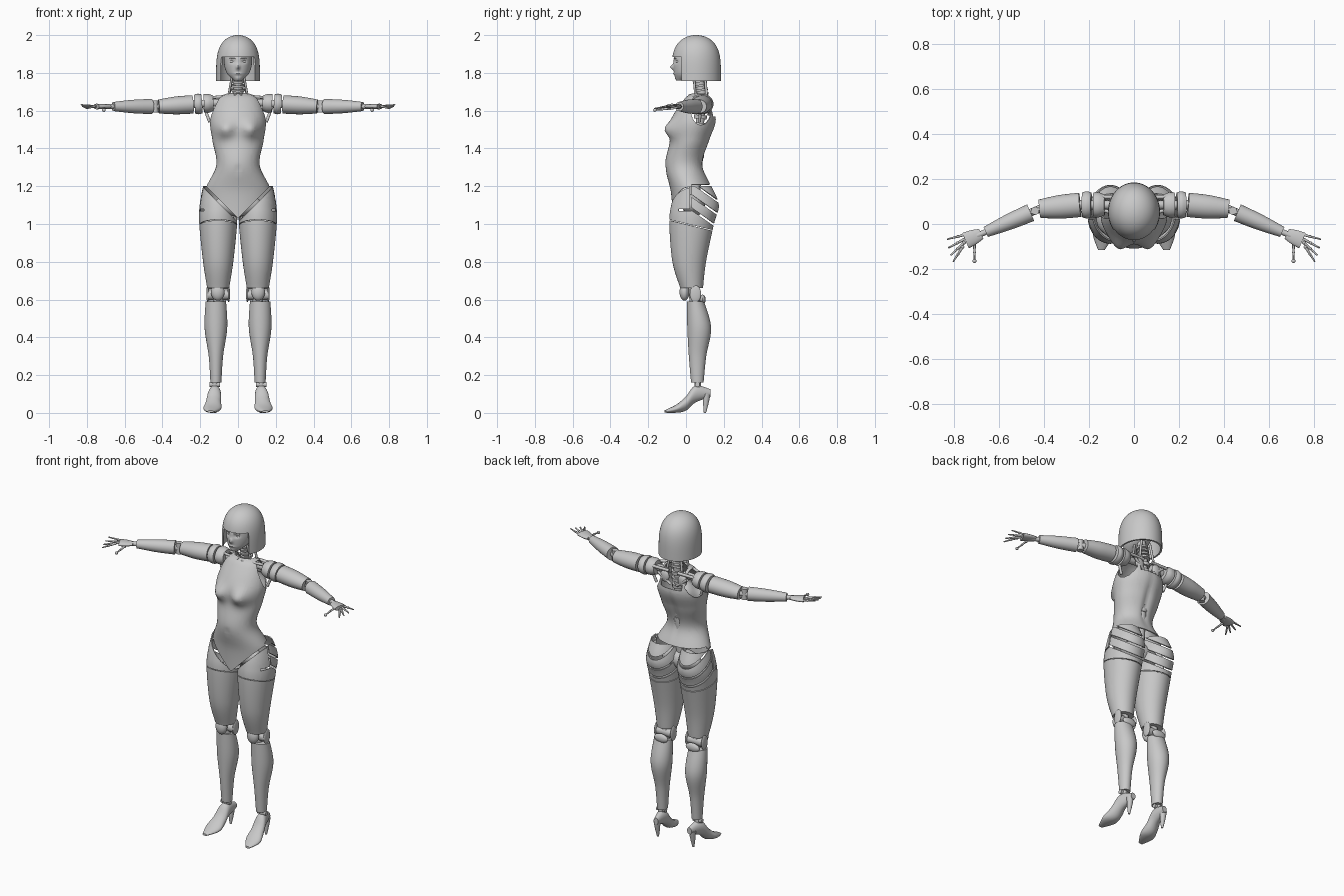
import bpy, bmesh, math
from mathutils import Vector, Matrix

default = bpy.data.objects.get("Cube")
if default:
    bpy.data.objects.remove(default, do_unlink=True)

X, Y, Z = Matrix.Identity(3)
CREASE = math.radians(40)
grey = [.58] * 3 + [1]
shell_grey = bpy.data.materials.new("shell grey")
shell_grey.use_nodes = True
shell_grey.diffuse_color = grey
shell_grey.node_tree.nodes["Principled BSDF"].inputs["Base Color"].default_value = grey


def finish(bm, name, mirror=True, thick=0):
    """Turn a bmesh into a named, smooth shaded object."""
    mesh = bpy.data.meshes.new(name)
    bm.to_mesh(mesh)
    bm.free()
    mesh.materials.append(shell_grey)
    part = bpy.data.objects.new(name, mesh)
    bpy.context.collection.objects.link(part)
    bpy.ops.object.select_all(action='DESELECT')
    part.select_set(True)
    bpy.context.view_layer.objects.active = part
    bpy.ops.object.shade_smooth_by_angle(angle=CREASE)
    if thick:
        part.modifiers.new("shell", 'SOLIDIFY').thickness = thick
        part.modifiers.new("crisp rims", 'EDGE_SPLIT').split_angle = CREASE
    if mirror:
        part.modifiers.new("other side", 'MIRROR').use_mirror_merge = False


def skin(rings, count=40, steps=6, close_start=True, close_end=True):
    """Smooth surface through elliptical rings of (centre, half axis, half axis)."""
    bm = bmesh.new()
    last = len(rings) - 1
    loops = []
    for i in range(last):
        before, start, end, after = [rings[min(max(i + k, 0), last)] for k in range(-1, 3)]
        for step in range(steps + (i == last - 1)):
            t = step / steps
            centre, u, v = [
                b + (c - a + (2 * a - 5 * b + 4 * c - d + (3 * b - a - 3 * c + d) * t) * t) * t / 2
                for a, b, c, d in zip(before, start, end, after)]
            turns = [math.tau * k / count for k in range(count)]
            loops.append([bm.verts.new(centre + u * math.cos(turn) + v * math.sin(turn)) for turn in turns])
    for lower, upper in zip(loops, loops[1:]):
        for k in range(count):
            bm.faces.new((lower[k - 1], lower[k], upper[k], upper[k - 1]))
    if close_start:
        bm.faces.new(loops[0])
    if close_end:
        bm.faces.new(loops[-1])
    bmesh.ops.recalc_face_normals(bm, faces=bm.faces[:])
    return bm


def level_rings(x, rows):
    """Horizontal rings from rows of height, depth, half width, half depth."""
    return [(Vector((x, y, z)), X * wide, Y * deep) for z, y, wide, deep in rows]


def limb(name, a, b, radius_a, radius_b, flatness=1):
    """Tapered segment with a slight muscle swell."""
    side = Z.cross(b - a).normalized() if abs((b - a).x) > abs((b - a).z) else X
    up = (b - a).cross(side).normalized()
    rings = []
    for t in (0, .5, 1):
        radius = (radius_a + (radius_b - radius_a) * t) * (1 + .1 * math.sin(math.pi * t))
        rings.append((a.lerp(b, t), side * radius, up * radius * flatness))
    finish(skin(rings), name)


def cut(bm, normal, offset):
    normal = Vector(normal)
    bmesh.ops.bisect_plane(bm, geom=bm.verts[:] + bm.edges[:] + bm.faces[:],
                           plane_co=normal * offset / normal.length_squared, plane_no=normal.normalized())


def drop(bm, rule):
    doomed = [face for face in bm.faces if rule(face.calc_center_median())]
    bmesh.ops.delete(bm, geom=doomed, context='FACES')


def slot(bm, normal, low, high, where):
    """Open a clean gap between two parallel planes where the rule holds."""
    cut(bm, normal, low)
    cut(bm, normal, high)
    drop(bm, lambda p: low < p.dot(Vector(normal)) < high and where(p))


def bump(bm, x, z, wide, tall, amount, back=False):
    """Push the skin towards the front around a mirrored spot."""
    for vert in bm.verts:
        p = vert.co
        if (p.y > .03) == back:
            p.y -= amount * math.exp(-((abs(p.x) - x) / wide) ** 2 - ((p.z - z) / tall) ** 2)


def rod(bm, a, b, radius, end_radius=None):
    a, b = Vector(a), Vector(b)
    turn = (b - a).to_track_quat('Z', 'Y').to_matrix().to_4x4()
    bmesh.ops.create_cone(bm, cap_ends=True, segments=12, radius1=radius, radius2=end_radius or radius,
                          depth=(b - a).length, matrix=Matrix.Translation((a + b) / 2) @ turn)


def ball(bm, centre, *size):
    scale = Matrix.Diagonal((*(size * 3)[:3], 1))
    bmesh.ops.create_uvsphere(bm, u_segments=20, v_segments=12, radius=1,
                              matrix=Matrix.Translation(centre) @ scale)


def in_front(p):
    return p.y < .03


def behind(p):
    return p.y > .03


# Torso shell: V-cut leg line, round armholes, open upper back
torso = skin(level_rings(0, [
    (1.03, .02, .15, .09), (1.17, .03, .175, .11), (1.31, -.01, .115, .1), (1.44, .02, .135, .105),
    (1.55, .04, .147, .12), (1.66, .06, .11, .07), (1.69, .07, .06, .04)]),
    count=60, steps=8, close_start=False, close_end=False)
bump(torso, .07, 1.5, .045, .045, .04)
bump(torso, 0, 1.29, .012, .014, -.007)
bump(torso, 0, 1.4, .02, .13, .012, back=True)
cut(torso, Y, .03)
for side in (-1, 1):
    slot(torso, (-side, 0, 1), -1, 1.03, in_front)
    cut(torso, X, .085 * side)
slot(torso, Z, 0, 1.21, behind)
spokes = [Vector((0, math.cos(turn) / .055, math.sin(turn) / .085))
          for turn in [math.tau * k / 14 for k in range(14)]]
armpit = Vector((0, .08, 1.61))
for spoke in spokes:
    cut(torso, spoke, 1 + armpit.dot(spoke))
drop(torso, lambda p: abs(p.x) > .085 and max((p - armpit).dot(spoke) for spoke in spokes) < 1)
cut(torso, Z, 1.57)
slot(torso, X, -.07, .07, lambda p: p.y > .08 and p.z > 1.57)
finish(torso, "torso_shell", mirror=False, thick=.006)

# Inner frame: pelvis, spine with vertebrae, neck with rings
frame = bmesh.new()
hip, waist, nape, skull = (Vector(p) for p in ((0, .04, 1.1), (0, .06, 1.35), (0, .085, 1.68), (0, .06, 1.82)))
ball(frame, hip, .13, .06, .06)
rod(frame, hip, waist, .03)
rod(frame, waist, nape, .022)
rod(frame, nape, skull, .025)
for k in range(8):
    rod(frame, waist.lerp(nape, k / 8), waist.lerp(nape, (k + .5) / 8), .034)
for k in range(4):
    rod(frame, nape.lerp(skull, k / 6), nape.lerp(skull, (k + .5) / 6), .036)
finish(frame, "pelvis_spine_and_neck", mirror=False)

# Slanted neck struts, collar bars and shoulder blades
struts = bmesh.new()
rod(struts, (.05, .05, 1.68), (.03, .04, 1.79), .006)
rod(struts, (.05, .11, 1.67), (.03, .1, 1.79), .007)
rod(struts, (.01, .02, 1.68), (.13, .06, 1.67), .008)
rod(struts, (.03, .12, 1.66), (.14, .12, 1.66), .009)
rod(struts, (.02, .12, 1.58), (.1, .13, 1.64), .008)
rod(struts, (.15, .07, 1.54), (.18, .08, 1.62), .008)
ball(struts, (.06, .12, 1.62), .03, .014, .035)
finish(struts, "neck_and_shoulder_struts")

# Head with sculpted nose, lips, chin and eye sockets
head = skin(level_rings(0, [(1.76, -.03, .02, .02), (1.8, .01, .06, .073), (1.87, .04, .075, .105),
                            (1.95, .05, .06, .09)]), count=80, steps=14)
bump(head, 0, 1.83, .009, .013, .018)
bump(head, 0, 1.795, .018, .005, .006)
bump(head, 0, 1.77, .016, .01, .004)
bump(head, .03, 1.86, .014, .009, -.009)
finish(head, "head", mirror=False)
eyes = bmesh.new()
ball(eyes, (.03, -.04, 1.86), .014, .013, .009)
rod(eyes, (.015, -.064, 1.875), (.047, -.05, 1.877), .0025, .001)
finish(eyes, "eye_and_brow")

# Bobbed hair: a rounded dome with a straight fringe
dome = []
for k in range(13):
    rise = .999 * math.sin(math.pi / 2 * k / 12)
    size = math.sqrt(1 - rise ** 4)
    dome.append((1.757 + .243 * rise, .054, .116 * size, .131 * size))
hair = skin(level_rings(0, dome), count=48, steps=3, close_start=False)
cut(hair, Y, -.024)
slot(hair, Z, 0, 1.885, lambda p: p.y < -.024)
finish(hair, "bobbed_hair", mirror=False, thick=.01)

# Hip and thigh shell, split by sloping seams at the back
thigh = skin(level_rings(.105, [(.66, .03, .058, .06), (.8, .017, .08, .089), (1, .03, .1, .118),
                                (1.1, .048, .098, .126), (1.2, .045, .08, .09)]),
             count=48, steps=8, close_end=False)
cut(thigh, Y, .03)
slot(thigh, (-1, 0, 1), 1.01, 2, in_front)
for seam in (1.1, 1.17, 1.24):
    slot(thigh, (0, .7, 1), seam - .007, seam + .007, behind)
slot(thigh, (0, .24, 1), .998, 1.002, lambda p: True)
# Side hatch outline
cut(thigh, Y, -.04)
slot(thigh, Z, 1.07, 1.08, lambda p: p.x > .12 and -.04 < p.y < .03)
slot(thigh, Y, .02, .03, lambda p: p.x > .12 and p.z > 1.08)
finish(thigh, "hip_and_thigh_shell", thick=.006)

# Knee cap, axle, side discs and rear guard; ankle pins
joints = bmesh.new()
ball(joints, (.107, -.008, .64), .036, .026, .046)
ball(joints, (.107, .088, .6), .046, .016, .026)
rod(joints, (.05, .045, .625), (.16, .045, .625), .027)
rod(joints, (.105, .035, .68), (.105, .05, .56), .027)
for x in (.05, .16):
    ball(joints, (x, .05, .63), .008, .03, .045)
rod(joints, (.123, .065, .1), (.123, .06, .18), .017)
rod(joints, (.094, .06, .15), (.152, .06, .15), .013)
finish(joints, "knee_and_ankle_joints")

# Lower leg
finish(skin(level_rings(.117, [(.16, .06, .029, .033), (.3, .061, .038, .046), (.45, .07, .06, .063),
                               (.59, .05, .054, .046)])), "lower_leg")

# Pointed shoe with stiletto heel
shoe = [(-.115, .007, .015, .006), (-.05, .023, .046, .022), (0, .05, .041, .038),
        (.05, .1, .033, .045), (.13, .105, .015, .02)]
finish(skin([(Vector((.13 - .13 * y, y, z)), X * wide, Z * tall) for y, z, wide, tall in shoe]), "shoe")
limb("stiletto_heel", Vector((.12, .1, 0)), Vector((.12, .11, .1)), .006, .02)


def arm(x):
    """Centre line of the arm, bent forward at the elbow."""
    return Vector((x, .085 - .43 * max(0, x - .38), 1.65 - .07 * min(x, .4)))


# Arm shells along the centre line
for name, start, end, thick_start, thick_end, flatness in (
        ("inner_shoulder_cap", .13, .18, .045, .055, .9), ("outer_shoulder_cap", .19, .23, .055, .055, .9),
        ("upper_arm", .24, .42, .054, .041, .9), ("forearm", .46, .66, .04, .024, 1),
        ("palm", .68, .75, .024, .037, .4)):
    limb(name, arm(start), arm(end), thick_start, thick_end, flatness)

# Links inside the shoulder, elbow and wrist
links = bmesh.new()
for start, end, radius in ((.05, .25, .02), (.4, .48, .017), (.64, .7, .013)):
    rod(links, arm(start), arm(end), radius)
rod(links, arm(.44) - Z * .033, arm(.44) + Z * .033, .018)
for lift in (-.022, .022):
    rod(links, arm(.41) + Z * lift, arm(.47) + Z * lift, .007)
finish(links, "arm_links")

# Fanned, jointed fingers and thumb
hand = bmesh.new()
fingers = [(Vector((.71, -.085, 1.612)), Vector((.71, -.165, 1.603)))]
for k in range(4):
    base = Vector((.742 + .007 * k, -.045 - .019 * k, 1.622))
    spread = -.25 * (k + 1)
    fingers.append((base, base + Vector((math.cos(spread), math.sin(spread), .1 - .08 * k)) * (.09 - .005 * k)))
for base, tip in fingers:
    middle = base.lerp(tip, .5)
    rod(hand, base, middle, .0065, .005)
    rod(hand, middle, tip, .005, .0035)
    for spot, radius in ((base, .008), (middle, .0065), (tip, .0035)):
        ball(hand, spot, radius)
ball(hand, fingers[0][1], .009)
finish(hand, "fingers_and_thumb")
